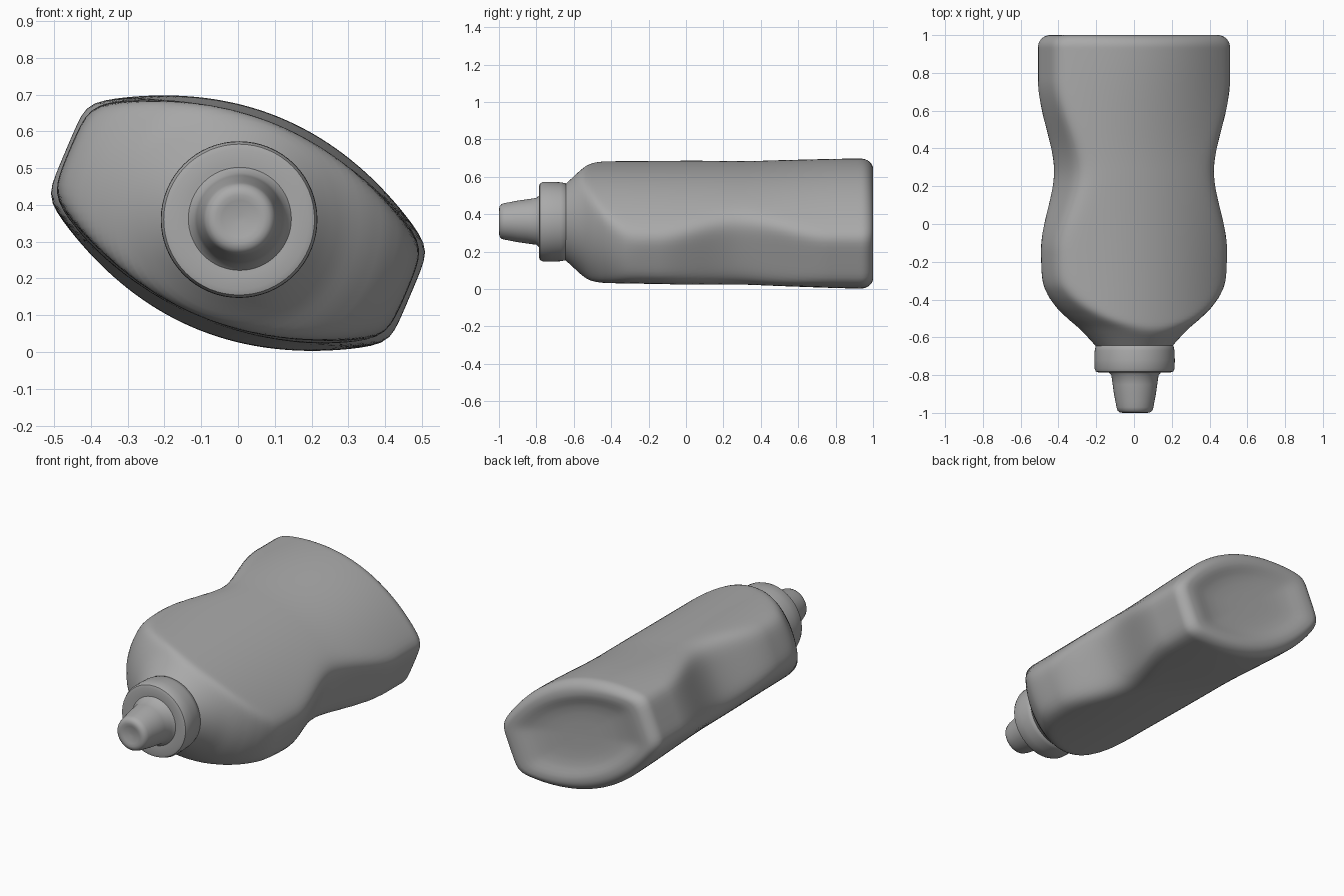
import bpy, bmesh
from math import sin, cos, pi, sqrt, radians

if "Cube" in bpy.data.objects:
    bpy.data.objects.remove(bpy.data.objects["Cube"])

TILT = radians(23)
SEG = 128

# Dark grey plastic
plastic = bpy.data.materials.new("grey_plastic")
plastic.diffuse_color = (0.4, 0.4, 0.4, 1)
plastic.use_nodes = True
plastic.node_tree.nodes["Principled BSDF"].inputs["Base Color"].default_value = plastic.diffuse_color


def lerp(table, y, smooth=False):
    if y <= table[0][0]:
        return table[0][1]
    for (a, va), (b, vb) in zip(table, table[1:]):
        if y <= b:
            t = (y - a) / (b - a)
            if smooth:
                t = t * t * (3 - 2 * t)
            return va + (vb - va) * t
    return table[-1][1]


def soft_min(values, p):
    m = min(values)
    return m * sum((m / v) ** p for v in values) ** (-1 / p)


def skin(name, rings, angle=40):
    """Join rings of points into a closed skin with capped ends."""
    bm = bmesh.new()
    loops = [[bm.verts.new(p) for p in ring] for ring in rings]
    n = len(loops[0])
    for a, b in zip(loops, loops[1:]):
        for i in range(n):
            j = (i + 1) % n
            bm.faces.new((a[i], a[j], b[j], b[i]))
    bm.faces.new(loops[0])
    bm.faces.new(loops[-1])
    bmesh.ops.recalc_face_normals(bm, faces=bm.faces)
    mesh = bpy.data.meshes.new(name)
    bm.to_mesh(mesh)
    bm.free()
    mesh.materials.append(plastic)
    obj = bpy.data.objects.new(name, mesh)
    bpy.context.collection.objects.link(obj)
    bpy.ops.object.select_all(action='DESELECT')
    obj.select_set(True)
    bpy.context.view_layer.objects.active = obj
    bpy.ops.object.shade_smooth_by_angle(angle=radians(angle))
    return obj


# Bottle body: lens section with flat ends, waisted sides, round shoulder
WIDTH = [(-0.15, 0.498), (0.28, 0.406), (0.77, 0.508)]
THICK = [(-0.5, 0.281), (0.3, 0.281), (0.95, 0.309)]     # half thickness mid panel
SIDE = [(-0.5, 0.127), (0.3, 0.144), (0.95, 0.144)]      # half thickness at the sides
CRISP = [(-0.15, 17), (0.28, 11), (0.77, 25)]
SHOULDER = [(-0.66, 0.19), (-0.6, 0.244), (-0.55, 0.293), (-0.5, 0.352), (-0.45, 0.404),
            (-0.4, 0.446), (-0.33, 0.494), (-0.25, 0.54), (-0.12, 0.63), (0.1, 0.9)]
FILLET = 0.065


def body_ring(y, inset=0.0, scale=1.0, y_out=None):
    w, t, shoulder = lerp(WIDTH, y, True), lerp(THICK, y, True), lerp(SHOULDER, y)
    p = lerp(CRISP, y, True)
    k = (t - lerp(SIDE, y, True)) / 0.25
    zc = lerp([(-0.5, 0.358), (1.0, 0.35)], y)
    ring = []
    for i in range(SEG):
        a = 2 * pi * i / SEG
        c, s = abs(cos(a)), abs(sin(a))
        arc = 2 * t / (s + sqrt(s * s + 4 * k * t * c * c))
        r = soft_min([soft_min([w / max(c, 0.01), arc], p), shoulder], 28)
        r = (r - inset) * scale
        u, v = r * cos(a), r * sin(a)
        ring.append((u * cos(TILT) + v * sin(TILT),
                     y if y_out is None else y_out,
                     zc - u * sin(TILT) + v * cos(TILT)))
    return ring


start, end = -0.66, 1 - FILLET
rings = [body_ring(start + (end - start) * i / 90) for i in range(91)]
for i in range(1, 9):
    a = pi / 2 * i / 8
    rings.append(body_ring(end + FILLET * sin(a), FILLET * (1 - cos(a))))
# Softly dished base
for scale, y in [(0.95, 1.0), (0.9, 0.998), (0.83, 0.992), (0.75, 0.984), (0.66, 0.977),
                 (0.5, 0.971), (0.3, 0.969), (0.05, 0.968)]:
    rings.append(body_ring(1.0, FILLET, scale, y))
skin("bottle_body", rings)


def lathe(name, profile, x, z, n=64):
    return skin(name, [[(x + r * cos(2 * pi * i / n), y, z + r * sin(2 * pi * i / n))
                        for i in range(n)] for r, y in profile])


# Cap collar
lathe("cap_collar", [(0.15, -0.625), (0.192, -0.632), (0.206, -0.645), (0.211, -0.67),
                     (0.213, -0.72), (0.212, -0.765), (0.205, -0.781), (0.19, -0.786),
                     (0.15, -0.783), (0.02, -0.783)], 0.003, 0.36)

# Tapered nozzle with rounded tip
lathe("nozzle", [(0.15, -0.77), (0.137, -0.787), (0.125, -0.80), (0.118, -0.85),
                 (0.111, -0.90), (0.103, -0.94), (0.098, -0.97), (0.092, -0.988),
                 (0.08, -0.997), (0.065, -1.0), (0.05, -0.996), (0.01, -0.99)],
      0.005, 0.362)
